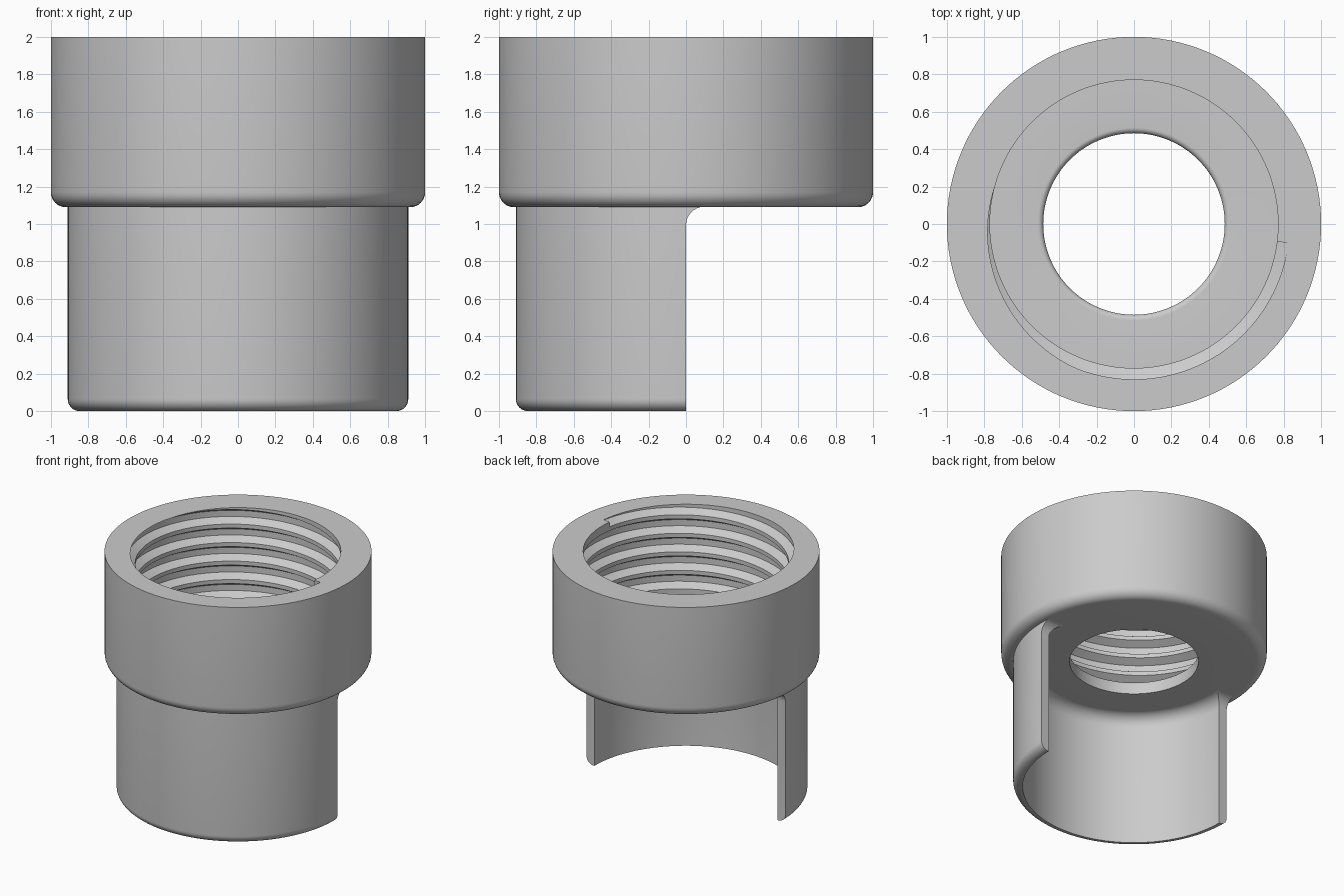
import bpy, bmesh, math
from math import sin, cos, pi, radians

SEG = 128
PITCH = 0.153

cube = bpy.data.objects.get("Cube")
if cube:
    bpy.data.objects.remove(cube, do_unlink=True)

grey = bpy.data.materials.new("plain grey")
grey.use_nodes = True
grey.diffuse_color = (0.6, 0.6, 0.6, 1)
grey.node_tree.nodes["Principled BSDF"].inputs["Base Color"].default_value = (0.6, 0.6, 0.6, 1)


def make_object(name, bm):
    bmesh.ops.recalc_face_normals(bm, faces=bm.faces)
    mesh = bpy.data.meshes.new(name)
    bm.to_mesh(mesh)
    bm.free()
    mesh.materials.append(grey)
    obj = bpy.data.objects.new(name, mesh)
    bpy.context.collection.objects.link(obj)
    return obj


def sweep(name, rings, closed):
    """Skin a list of equal point rings; join last to first, or cap the ends."""
    bm = bmesh.new()
    loops = [[bm.verts.new(p) for p in ring] for ring in rings]
    n = len(loops[0])
    pairs = list(zip(loops, loops[1:]))
    if closed:
        pairs.append((loops[-1], loops[0]))
    else:
        bm.faces.new(loops[0])
        bm.faces.new(loops[-1])
    for a, b in pairs:
        for i in range(n):
            j = (i + 1) % n
            bm.faces.new((a[i], a[j], b[j], b[i]))
    return make_object(name, bm)


def revolve(name, profile):
    angles = [2 * pi * i / SEG for i in range(SEG)]
    return sweep(name, [[(r * cos(a), r * sin(a), z) for r, z in profile] for a in angles], True)


def arc(cx, cz, radius, start, end, steps=8):
    return [(cx + radius * cos(radians(start + (end - start) * i / steps)),
             cz + radius * sin(radians(start + (end - start) * i / steps)))
            for i in range(steps + 1)]


def cut(obj, cutter):
    cutter.hide_render = True
    mod = obj.modifiers.new("cut", 'BOOLEAN')
    mod.operation = 'DIFFERENCE'
    mod.solver = 'EXACT'
    mod.object = cutter
    bpy.ops.object.select_all(action='DESELECT')
    bpy.context.view_layer.objects.active = obj
    obj.select_set(True)
    bpy.ops.object.modifier_apply(modifier=mod.name)
    bpy.data.objects.remove(cutter, do_unlink=True)


def smooth(obj):
    bpy.ops.object.select_all(action='DESELECT')
    bpy.context.view_layer.objects.active = obj
    obj.select_set(True)
    bpy.ops.object.shade_smooth_by_angle(angle=radians(25))


# Collar: rounded lower rim, bored cup and a smaller hole through its floor
collar = revolve("threaded_collar",
                 [(0.485, 1.09)] + arc(0.92, 1.17, 0.08, -90, 0)
                 + [(1.0, 2.0), (0.77, 2.0), (0.77, 1.2)]
                 + arc(0.515, 1.17, 0.03, 90, 180))

# Internal thread: right-handed trapezoid groove swept along a helix
groove = [(0.70, -0.06), (0.77, -0.06), (0.83, -0.025),
          (0.83, 0.025), (0.77, 0.06), (0.70, 0.06)]
rings = []
for i in range(int(4.9 * SEG)):
    turn = i / SEG
    a = radians(-7) - 2 * pi * turn
    rings.append([(r * cos(a), r * sin(a), 2.02 - PITCH * turn + dz) for r, dz in groove])
cut(collar, sweep("thread_cutter", rings, False))
smooth(collar)

# Half skirt: thin wall with rounded foot and a fillet under the collar
skirt = revolve("half_skirt",
                [(0.838, 0.0)] + arc(0.845, 0.065, 0.065, -90, 0)
                + [(0.91, 1.12), (0.738, 1.12)] + arc(0.738, 0.992, 0.1, 90, 0))

# Back opening, with rounded upper corners at the wall ends
opening = [(1.3, -0.2), (1.3, 1.093)] + arc(0.1, 0.993, 0.1, 90, 180) + [(0.0, -0.2)]
cut(skirt, sweep("opening_cutter",
                 [[(x, y, z) for y, z in opening] for x in (-1.3, 1.3)], False))
smooth(skirt)
